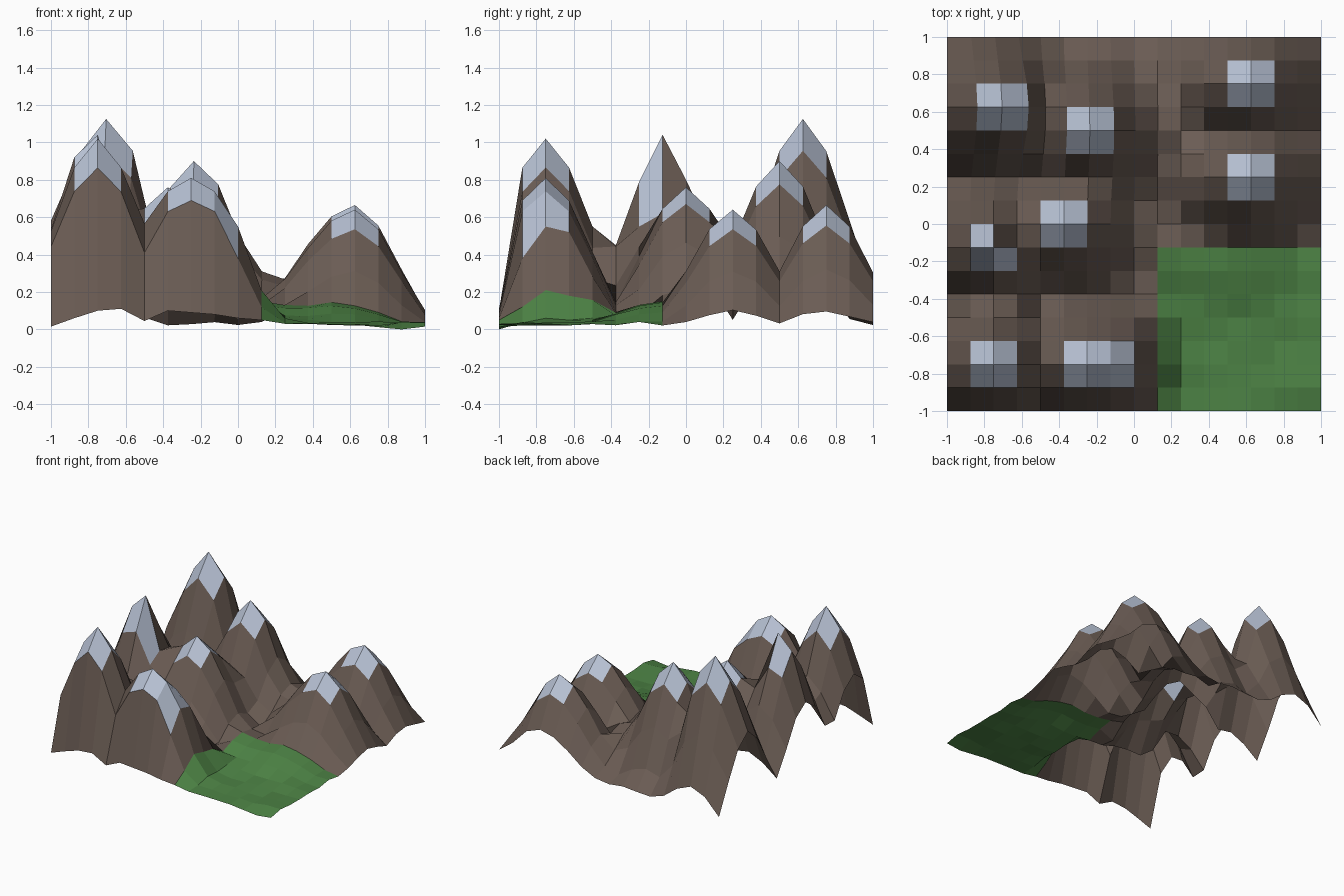
import bpy, bmesh, math, random

if "Cube" in bpy.data.objects:
    bpy.data.objects.remove(bpy.data.objects["Cube"])

random.seed(4)
N, STEP, R = 16, 0.125, 4.0

# Peaks: grid column, grid row, height, distance scale left / right / along y, sideways shift
PEAKS = [
    (2, 13, 1.125, 1, 1, 1, 0.045),
    (6, 12, 0.90, 1, 0.95, 1, 0.014),
    (13, 14, 0.665, 0.77, 1.06, 1.08, 0),
    (13, 10, 0.64, 0.77, 1.06, 1.06, 0),
    (5, 8, 0.76, 1, 0.88, 1, 0),
    (2, 7, 1.04, 1, 1, 1, 0),
    (2, 2, 1.02, 1, 1, 1, 0),
    (6, 2, 0.81, 0.75, 0.75, 1, 0),
]
# Low pass between the ranges and the swell at the back of the meadow
SADDLES = [(9, 12, 0.31, 1, 1, 1, 0), (9, 7, 0.15, 2, 1, 1, 0), (12, 7, 0.145, 1, 1, 1, 0)]

# Hand-tuned spots: flanks of one steep peak, tail of the front ridge, back corner
TWEAKS = {(3, 6): 0.55, (3, 7): 0.62, (3, 8): 0.60, (2, 6): 0.79, (2, 8): 0.80,
          (1, 7): 0.92, (2, 5): 0.45, (1, 5): 0.38, (2, 4): 0.55, (4, 1): 0.41,
          (8, 1): 0.38, (8, 2): 0.55, (8, 3): 0.52,
          (9, 1): 0.12, (9, 2): 0.21, (9, 3): 0.18,
          (10, 1): 0.035, (10, 2): 0.06, (10, 3): 0.05, (10, 4): 0.06, (0, 16): 0.02}

# Low front border, left to right
FRONT = [0.015, 0.06, 0.10, 0.11, 0.045, 0.10, 0.09, 0.08, 0.06, 0.05,
         0.03, 0.03, 0.028, 0.025, 0.012, 0.0, 0.015]


def falloff(i, j, peak):
    """Smooth bell around a peak."""
    ci, cj, h, left, right, along, shift = peak
    dx = (i - ci) * (left if i < ci else right)
    t = max(0, 1 - math.hypot(dx, (j - cj) * along) / R)
    return 3 * t * t - 2 * t ** 3


def material(name, rgb):
    m = bpy.data.materials.new(name)
    m.diffuse_color = (*rgb, 1)
    m.use_nodes = True
    m.node_tree.nodes["Principled BSDF"].inputs["Base Color"].default_value = m.diffuse_color
    return m


# Terrain grid
bm = bmesh.new()
grid = []
for j in range(N + 1):
    row = []
    for i in range(N + 1):
        base = random.uniform(0.02, 0.04)
        x, y, z = i * STEP - 1, j * STEP - 1, base
        for p in PEAKS + SADDLES:
            f = falloff(i, j, p)
            z = max(z, base + (p[2] - base) * f)
            if 0 < i < N:
                x += p[6] * f * (1.6 if i == p[0] + 1 else 1)
        z = FRONT[i] if j == 0 else TWEAKS.get((i, j), z)
        row.append(bm.verts.new((x, y, z)))
    grid.append(row)

# Snow on the cells around each summit
snow = {(p[0] + a, p[1] + b) for p in PEAKS for a in (-1, 0) for b in (-1, 0)}
snow |= {(7, 1), (7, 2)}
snow.discard((2, 7))

for j in range(N):
    for i in range(N):
        f = bm.faces.new((grid[j][i], grid[j][i + 1], grid[j + 1][i + 1], grid[j + 1][i]))
        meadow = i >= 9 and j < 7
        f.material_index = 2 if (i, j) in snow else 1 if meadow else 0

me = bpy.data.meshes.new("mountain_terrain")
bm.to_mesh(me)
bm.free()
me.materials.append(material("rock", (0.145, 0.107, 0.088)))
me.materials.append(material("grass", (0.075, 0.23, 0.06)))
me.materials.append(material("snow", (0.47, 0.53, 0.65)))
ob = bpy.data.objects.new("mountain_terrain", me)
bpy.context.collection.objects.link(ob)
